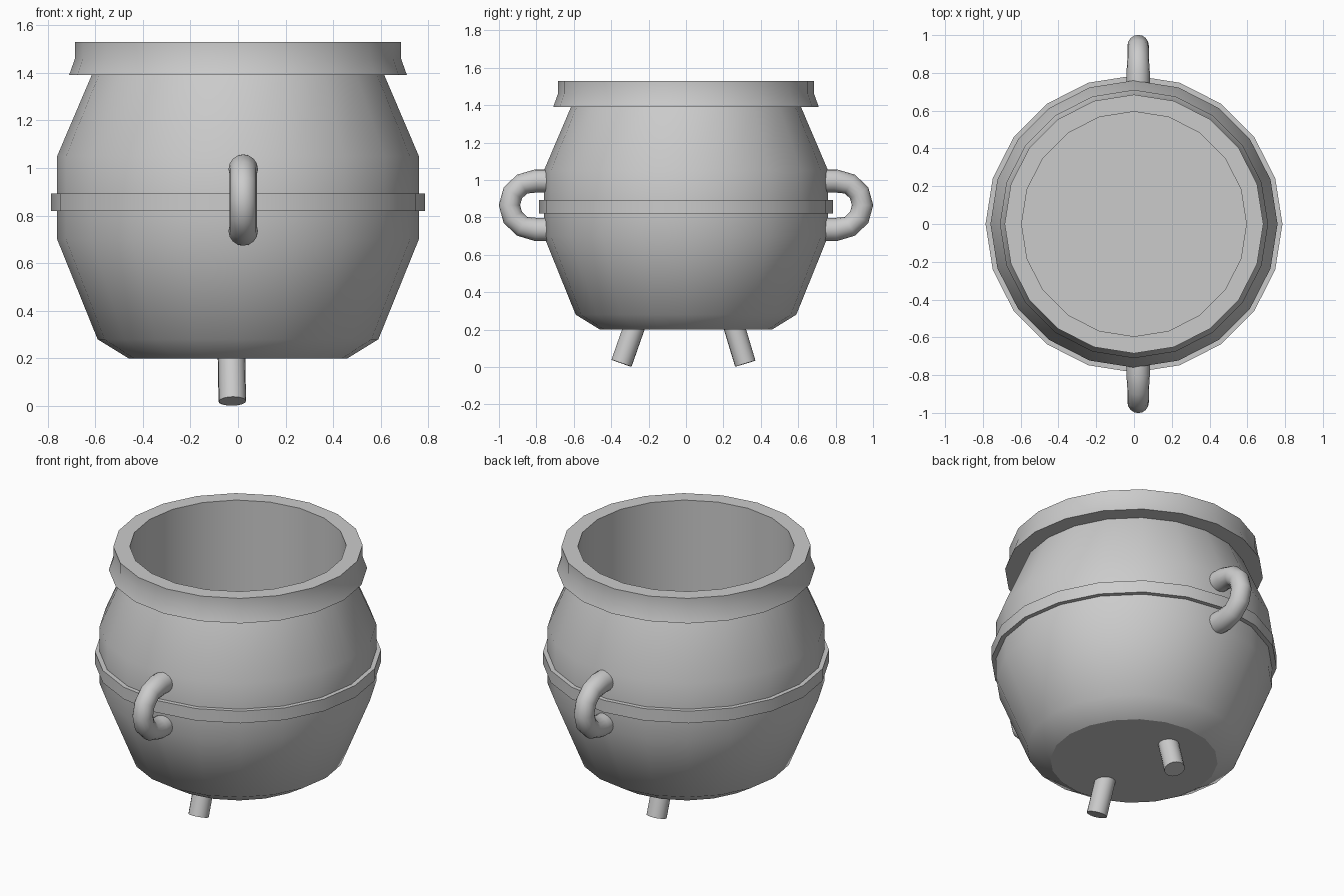
import bpy, bmesh, math
from mathutils import Vector

if "Cube" in bpy.data.objects:
    bpy.data.objects.remove(bpy.data.objects["Cube"])

SIDES = 20


def smooth(obj, deg=40):
    bpy.ops.object.select_all(action='DESELECT')
    obj.select_set(True)
    bpy.context.view_layer.objects.active = obj
    bpy.ops.object.shade_smooth_by_angle(angle=math.radians(deg))


def lathe(name, profile, closed=False):
    """Revolve (radius, z) points; open profiles get flat end caps."""
    bm = bmesh.new()
    rings = []
    for r, z in profile:
        rings.append([bm.verts.new((r * math.cos(i * math.tau / SIDES),
                                    r * math.sin(i * math.tau / SIDES), z))
                      for i in range(SIDES)])
    pairs = list(zip(rings, rings[1:]))
    if closed:
        pairs.append((rings[-1], rings[0]))
    else:
        bm.faces.new(rings[0])
        bm.faces.new(rings[-1])
    for a, b in pairs:
        for i in range(SIDES):
            j = (i + 1) % SIDES
            bm.faces.new((a[i], a[j], b[j], b[i]))
    bmesh.ops.recalc_face_normals(bm, faces=bm.faces)
    me = bpy.data.meshes.new(name)
    bm.to_mesh(me)
    bm.free()
    obj = bpy.data.objects.new(name, me)
    bpy.context.collection.objects.link(obj)
    smooth(obj)
    return obj


def tube(name, points):
    """Round tube through (x, y, z, radius) points."""
    cu = bpy.data.curves.new(name, 'CURVE')
    cu.dimensions = '3D'
    cu.bevel_depth = 1.0
    cu.bevel_resolution = 6
    cu.use_fill_caps = True
    sp = cu.splines.new('POLY')
    sp.points.add(len(points) - 1)
    for p, (x, y, z, r) in zip(sp.points, points):
        p.co = (x, y, z, 1)
        p.radius = r
    obj = bpy.data.objects.new(name, cu)
    bpy.context.collection.objects.link(obj)
    bpy.ops.object.select_all(action='DESELECT')
    obj.select_set(True)
    bpy.context.view_layer.objects.active = obj
    bpy.ops.object.convert(target='MESH')
    smooth(bpy.context.object)


# Pot: bulged outside, flared rim, straight inner wall and floor
pot = lathe("pot", [(.46, .2), (.59, .28), (.76, .70), (.76, 1.05), (.615, 1.39),
                    (.71, 1.39), (.685, 1.46), (.685, 1.53), (.595, 1.53), (.595, .33)])
# Crisp edge around the underside
for e in pot.data.edges:
    if all(pot.data.vertices[v].co.z < .21 for v in e.vertices):
        e.use_edge_sharp = True

# Raised band around the belly
lathe("belly_band", [(.74, .82), (.786, .82), (.786, .893), (.74, .893)], closed=True)

# Looped side handles, front and back
for name, s in (("front_handle", -1), ("back_handle", 1)):
    pts = [(.022, s * .72, .995, .062), (.022, s * .80, .995, .062)]
    for k in range(1, 6):
        a = math.radians(90 - 30 * k)
        pts.append((.022, s * (.81 + .134 * math.cos(a)), .865 + .13 * math.sin(a), .057))
    pts += [(.022, s * .80, .735, .062), (.022, s * .72, .735, .062)]
    tube(name, pts)

# Two splayed legs
tube("front_leg", [(-.028, -.25, .29, .057), (-.023, -.345, .02, .057)])
tube("back_leg", [(-.03, .235, .29, .057), (-.025, .317, .018, .057)])
